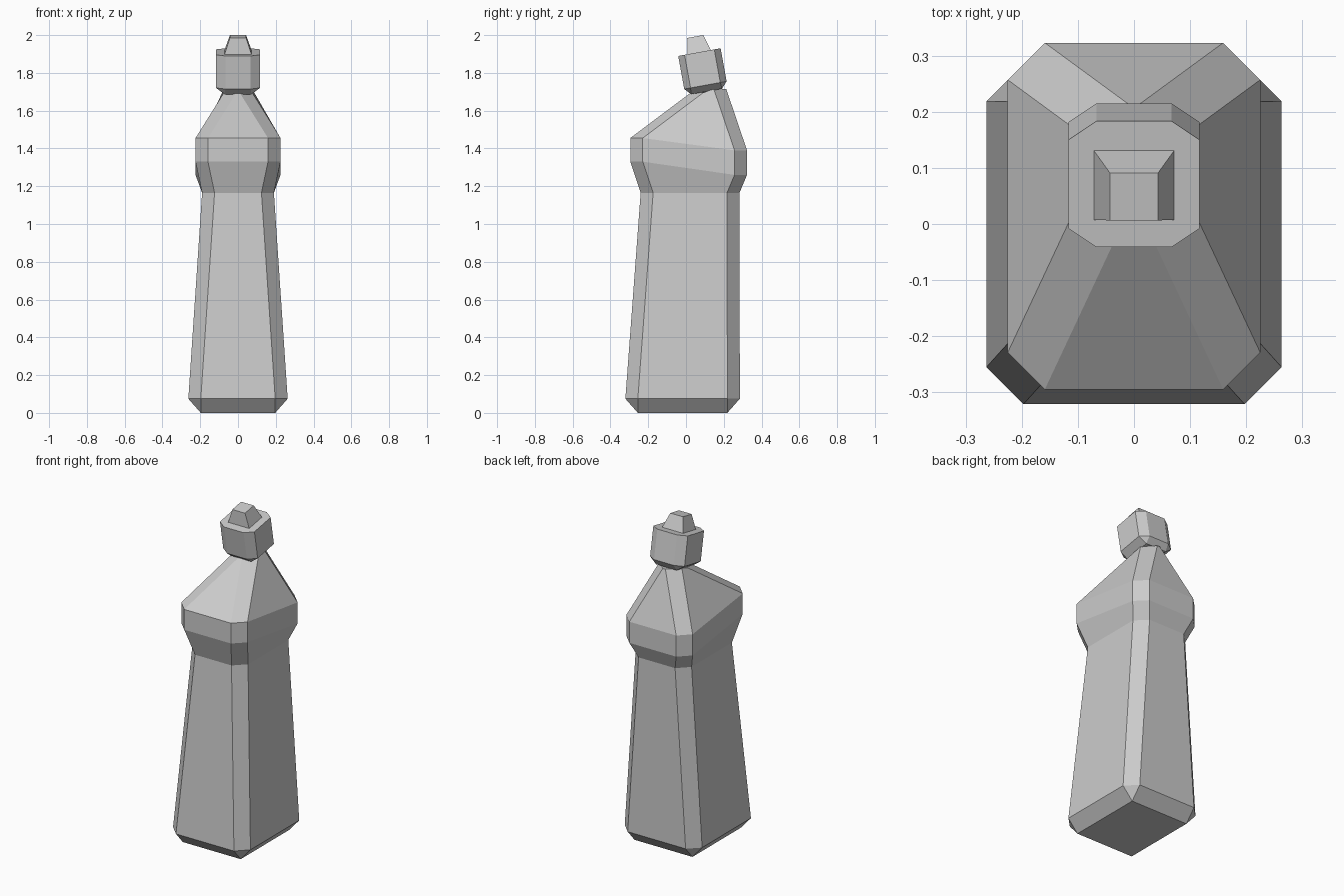
import bpy
from math import radians
from mathutils import Matrix

cube = bpy.data.objects.get("Cube")
if cube:
    bpy.data.objects.remove(cube, do_unlink=True)

GREY = (0.6, 0.6, 0.6, 1)
plastic = bpy.data.materials.new("grey_plastic")
plastic.use_nodes = True
plastic.diffuse_color = GREY
plastic.node_tree.nodes["Principled BSDF"].inputs["Base Color"].default_value = GREY


def ring(hx, yf, yb, zf, zb=None, cx=0.0, cy=0.0):
    """Eight-point rectangle with cut corners, which may slope front to back."""
    zb = zf if zb is None else zb
    right = [(hx - cx, yf, zf), (hx, yf + cy, zf), (hx, yb - cy, zb), (hx - cx, yb, zb)]
    return right + [(-x, y, z) for x, y, z in reversed(right)]


def loft(name, rings):
    """Skin the rings from bottom to top, merging doubled corners."""
    n = len(rings[0])
    verts, index = [], {}
    ids = []
    for r in rings:
        row = []
        for p in r:
            if p not in index:
                index[p] = len(verts)
                verts.append(p)
            row.append(index[p])
        ids.append(row)
    loops = [ids[0][::-1], ids[-1]]
    for low, high in zip(ids, ids[1:]):
        for i in range(n):
            j = (i + 1) % n
            loops.append([low[i], low[j], high[j], high[i]])
    faces = [list(dict.fromkeys(f)) for f in loops]
    mesh = bpy.data.meshes.new(name)
    mesh.from_pydata(verts, [], [f for f in faces if len(f) > 2])
    mesh.materials.append(plastic)
    obj = bpy.data.objects.new(name, mesh)
    bpy.context.collection.objects.link(obj)
    return obj


# Bottle: bevelled foot, tapered grip, flared shoulder, pinched neck
C = 0.066
loft("bottle_body", [
    ring(0.197, -0.255, 0.219, 0),
    ring(0.263, -0.321, 0.285, 0.075, cx=C, cy=C),
    ring(0.19, -0.24, 0.283, 1.165, cx=C, cy=C),
    ring(0.225, -0.295, 0.323, 1.33, 1.26, C, C),
    ring(0.225, -0.295, 0.323, 1.455, 1.39, C, C),
    ring(0.075, 0.025, 0.213, 1.695, 1.715, C, C),
])

# Cap and nozzle share one tilted frame centred on the cap's top
tilt = Matrix.Translation((0, 0.071, 1.91)) @ Matrix.Rotation(radians(10.3), 4, "X")
cap = loft("cap", [
    ring(0.07, -0.083, 0.083, -0.212),
    ring(0.117, -0.114, 0.114, -0.178, cx=0.05, cy=0.034),
    ring(0.117, -0.114, 0.114, 0, cx=0.05, cy=0.034),
])
nozzle = loft("nozzle", [
    ring(0.073, -0.066, 0.062, -0.005),
    ring(0.043, -0.05, 0.036, 0.085),
])
for part in (cap, nozzle):
    part.matrix_world = tilt
